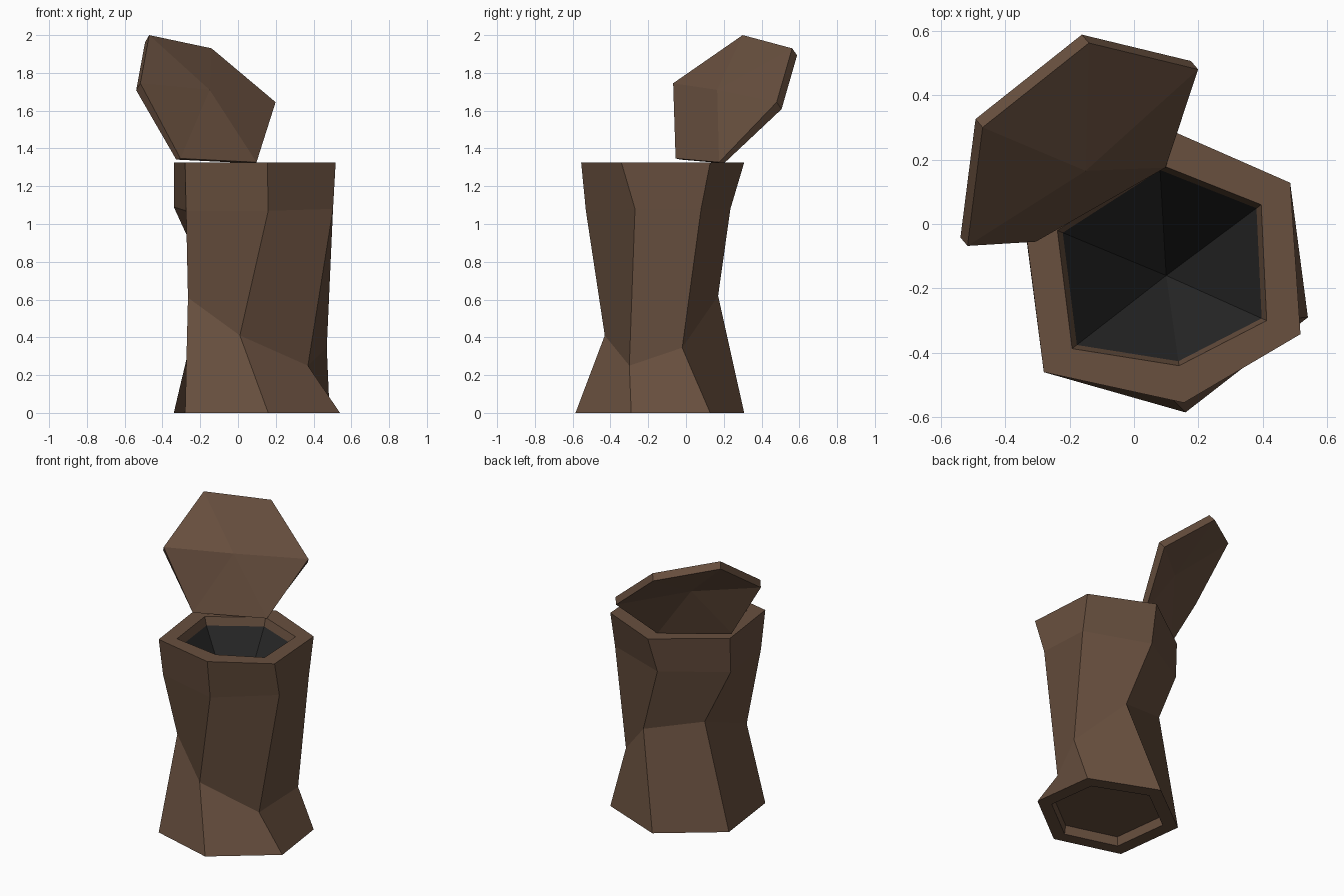
import bpy, bmesh
from mathutils import Vector

if "Cube" in bpy.data.objects:
    bpy.data.objects.remove(bpy.data.objects["Cube"])


def material(name, rgb):
    m = bpy.data.materials.new(name)
    m.diffuse_color = (*rgb, 1)
    m.use_nodes = True
    m.node_tree.nodes["Principled BSDF"].inputs["Base Color"].default_value = m.diffuse_color
    return m


wood = material("brown wood", (0.138, 0.079, 0.049))
dark = material("dark hollow", (0.021, 0.021, 0.021))


def build(name, rings, mat, start=None, end=None, turned=()):
    """Skin stacked six-sided rings; start/end is None, 'flat' or a fan centre point.
    turned lists (band, side) quads whose fold runs the other way."""
    bm = bmesh.new()
    loops = [[bm.verts.new(p) for p in ring] for ring in rings]
    for band, (a, b) in enumerate(zip(loops, loops[1:])):
        for i in range(6):
            j = (i + 1) % 6
            quad = [a[i], a[j], b[j], b[i]]
            if (band, i) in turned:
                quad = quad[1:] + quad[:1]
            bm.faces.new(quad)
    for loop, cap, flip in ((loops[0], start, True), (loops[-1], end, False)):
        order = loop[::-1] if flip else loop
        if cap == 'flat':
            bm.faces.new(order)
        elif cap is not None:
            c = bm.verts.new(cap)
            for i in range(6):
                bm.faces.new((order[i], order[(i + 1) % 6], c))
    me = bpy.data.meshes.new(name)
    bm.to_mesh(me)
    bm.free()
    me.materials.append(mat)
    ob = bpy.data.objects.new(name, me)
    bpy.context.collection.objects.link(ob)
    return ob


def shrink(ring, s, z, cx=0.10, cy=-0.16):
    return [(cx + (p[0] - cx) * s, cy + (p[1] - cy) * s, z) for p in ring]


# Trunk body: irregular six-sided rings, counter-clockwise from the front corner
base = [(.16, -.585, 0), (.54, -.29, 0), (.485, .128, 0),
        (.04, .308, 0), (-.34, .02, 0), (-.28, -.46, 0)]
waist = [(.01, -.43, .41), (.37, -.30, .25), (.47, -.02, .345),
         (.205, .17, .62), (-.17, .04, .72), (-.265, -.28, .61)]
shoulder = [(.16, -.53, 1.07), (.503, -.27, 1.08), (.483, .08, 1.08),
            (.053, .235, 1.08), (-.34, 0, 1.09), (-.275, -.42, 1.07)]
top = [(.155, -.555, 1.325), (.517, -.342, 1.325), (.485, .128, 1.325),
       (.075, .308, 1.325), (-.34, .01, 1.325), (-.28, -.46, 1.325)]
mouth = [(.14, -.44, 1.325), (.412, -.30, 1.325), (.395, .06, 1.325),
         (.08, .185, 1.325), (-.238, -.02, 1.325), (-.192, -.387, 1.325)]
lip = shrink(mouth, 0.95, 1.27)

# The foot has a shallow recess, the mouth a short inner wall
build("trunk_body",
      [shrink(base, .77, .06), shrink(base, .79, 0), base, waist, shoulder, top, mouth, lip],
      wood, start='flat', turned=[(2, i) for i in range(6)] + [(3, 1)])

# Dark pit narrowing to a point inside the trunk
build("dark_pit", [lip], dark, end=(.10, -.16, .72))

# Open lid: slightly domed hexagonal slab leaning back to the left
face = [(-.305, -.055, 1.347), (.098, .175, 1.327), (.199, .48, 1.645),
        (-.14, .562, 1.93), (-.47, .30, 2.0), (-.517, -.068, 1.745)]
peak = Vector((-.15, .165, 1.71))
thick = Vector((-.022, .026, -.037))
back = [Vector(p) + thick for p in face]
for v, p in zip(back[:2], face):   # the hinge edge is cut thinner
    v.z = p[2] - .006
build("open_lid", [back, face], wood, start=peak + thick, end=peak)
